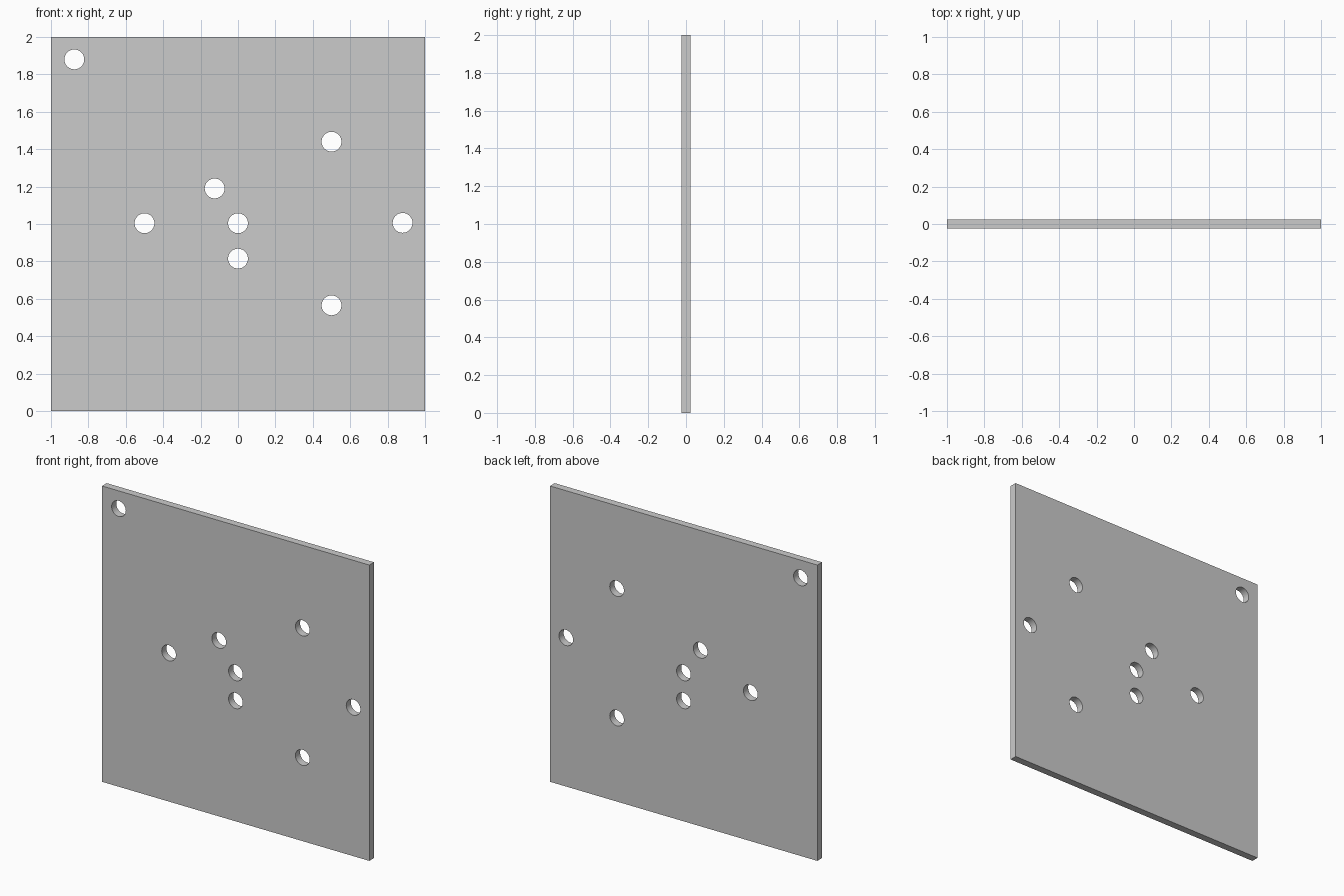
import bpy
import bmesh
from mathutils import Matrix
from math import pi

if "Cube" in bpy.data.objects:
    bpy.data.objects.remove(bpy.data.objects["Cube"])

WIDTH, THICK, HEIGHT = 2.0, 0.05, 2.0
HOLE_RADIUS = 0.053
HOLES = [(-0.875, 1.88), (0.5, 1.44), (-0.125, 1.19), (-0.5, 1.004),
         (0, 1.004), (0.88, 1.006), (0, 0.815), (0.5, 0.565)]


def make_object(name, bm):
    mesh = bpy.data.meshes.new(name)
    bm.to_mesh(mesh)
    bm.free()
    obj = bpy.data.objects.new(name, mesh)
    bpy.context.collection.objects.link(obj)
    return obj


# Thin upright square plate
bm = bmesh.new()
bmesh.ops.create_cube(bm, size=1, matrix=Matrix.Translation((0, 0, HEIGHT / 2))
                      @ Matrix.Diagonal((WIDTH, THICK, HEIGHT, 1)))
plate = make_object("drilled_plate", bm)

# Round pegs that drill the holes
bm = bmesh.new()
for x, z in HOLES:
    bmesh.ops.create_cone(bm, cap_ends=True, segments=48, radius1=HOLE_RADIUS,
                          radius2=HOLE_RADIUS, depth=THICK * 4,
                          matrix=Matrix.Translation((x, 0, z)) @ Matrix.Rotation(pi / 2, 4, 'X'))
cutter = make_object("hole_cutter", bm)
cutter.hide_render = True

drill = plate.modifiers.new("holes", 'BOOLEAN')
drill.operation = 'DIFFERENCE'
drill.solver = 'EXACT'
drill.object = cutter

# Apply the holes, then smooth their round walls
bpy.context.view_layer.objects.active = plate
plate.select_set(True)
bpy.ops.object.modifier_apply(modifier=drill.name)
bpy.data.objects.remove(cutter)
bpy.ops.object.shade_smooth_by_angle()
